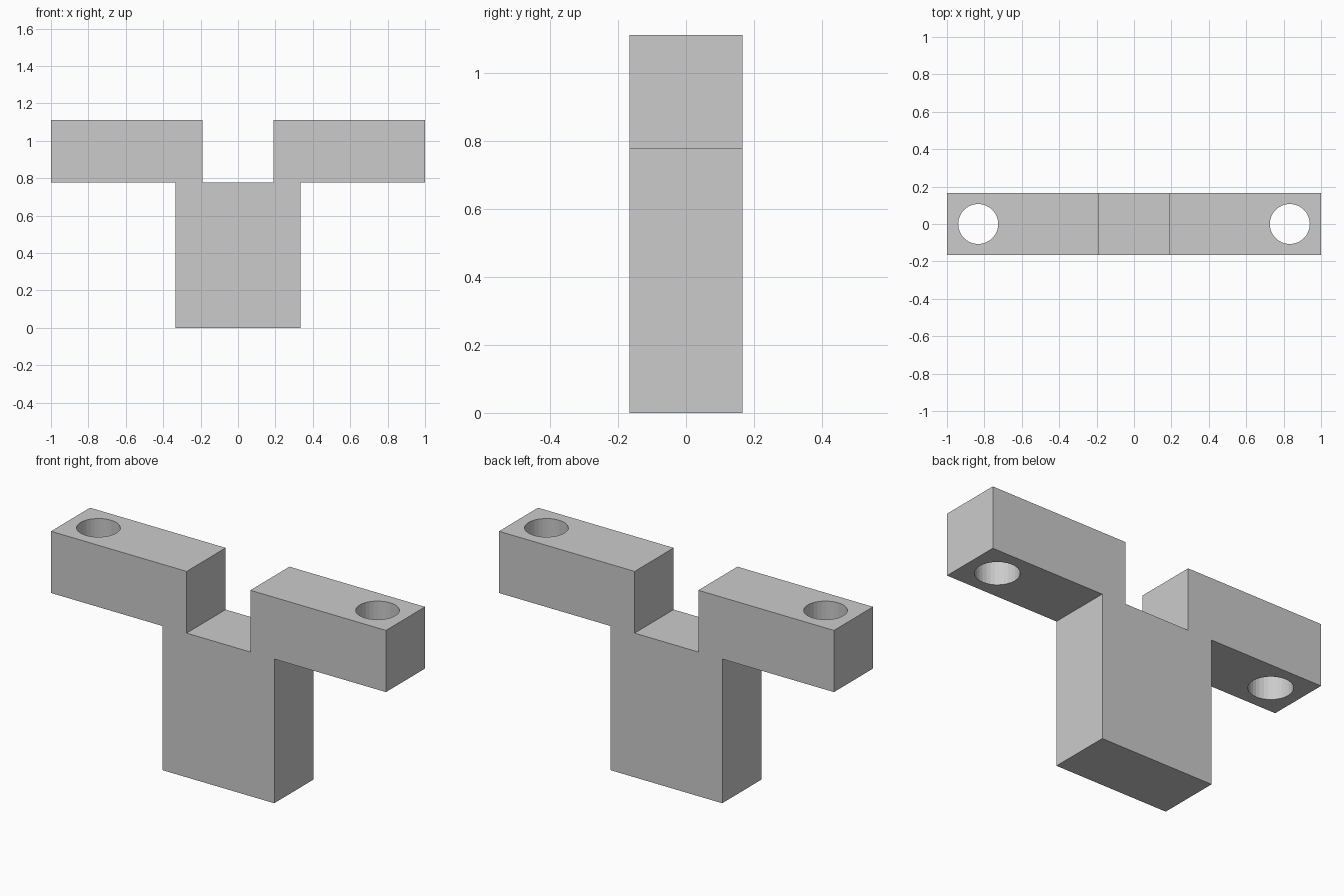
import bpy, bmesh

if "Cube" in bpy.data.objects:
    bpy.data.objects.remove(bpy.data.objects["Cube"])

DEPTH = 0.333
TOP, SHELF = 1.111, 0.778

# Right half of the front outline, mirrored to the left
half = [(0.333, 0), (0.333, SHELF), (1, SHELF), (1, TOP), (0.19, TOP), (0.19, SHELF)]
outline = half + [(-x, z) for x, z in reversed(half)]

# Bracket body: outline extruded front to back
bm = bmesh.new()
face = bm.faces.new([bm.verts.new((x, -DEPTH / 2, z)) for x, z in outline])
ext = bmesh.ops.extrude_face_region(bm, geom=[face])
bmesh.ops.translate(bm, vec=(0, DEPTH, 0),
                    verts=[g for g in ext["geom"] if isinstance(g, bmesh.types.BMVert)])
bmesh.ops.recalc_face_normals(bm, faces=bm.faces)
mesh = bpy.data.meshes.new("bracket")
bm.to_mesh(mesh)
bm.free()
bracket = bpy.data.objects.new("bracket", mesh)
bpy.context.collection.objects.link(bracket)

# Vertical bolt holes near the arm ends
for side, x in (("left", -0.833), ("right", 0.833)):
    bpy.ops.mesh.primitive_cylinder_add(vertices=32, radius=0.107, depth=0.6,
                                        location=(x, 0, (TOP + SHELF) / 2))
    cutter = bpy.context.object
    cutter.name = side + "_hole_cutter"
    cutter.hide_render = True
    cutter.display_type = 'WIRE'
    cut = bracket.modifiers.new(side + "_hole", 'BOOLEAN')
    cut.operation = 'DIFFERENCE'
    cut.solver = 'EXACT'
    cut.object = cutter
